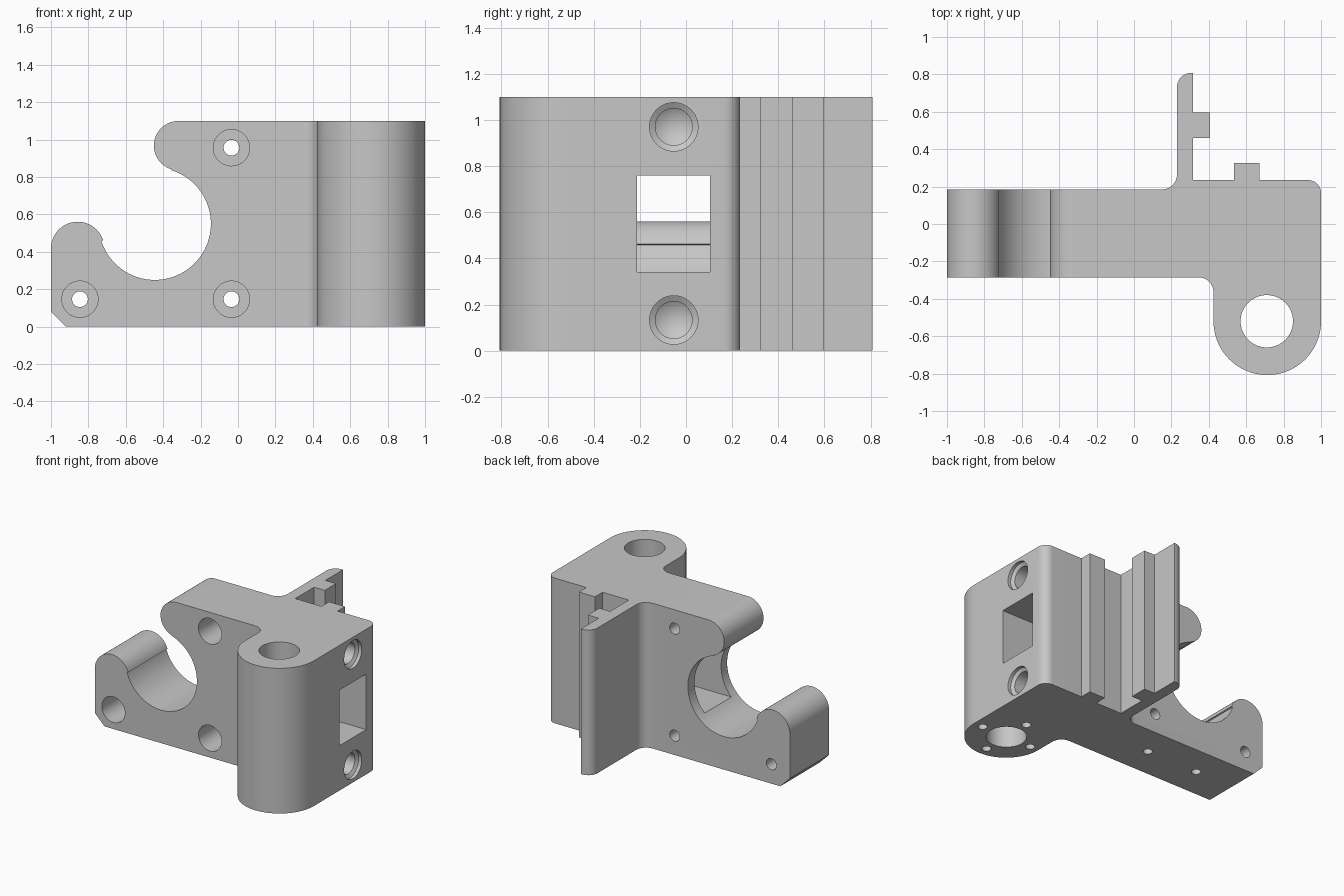
import bpy, bmesh, math
from mathutils import Matrix, Vector

cube = bpy.data.objects.get("Cube")
if cube:
    bpy.data.objects.remove(cube, do_unlink=True)

HEIGHT = 1.10
ARM_Y = -0.05          # middle of the arm's thickness

grey = bpy.data.materials.new("plain grey")
grey.use_nodes = True
grey.diffuse_color = (0.57, 0.57, 0.57, 1)
grey.node_tree.nodes["Principled BSDF"].inputs["Base Color"].default_value = (0.57, 0.57, 0.57, 1)


def arc(cx, cy, r, start, end, steps=16):
    """Points along a circular arc, angles in degrees."""
    angles = [math.radians(start + (end - start) * i / steps) for i in range(steps + 1)]
    return [(cx + r * math.cos(a), cy + r * math.sin(a)) for a in angles]


def finish(name, bm):
    bmesh.ops.recalc_face_normals(bm, faces=bm.faces)
    mesh = bpy.data.meshes.new(name)
    bm.to_mesh(mesh)
    bm.free()
    mesh.materials.append(grey)
    obj = bpy.data.objects.new(name, mesh)
    bpy.context.collection.objects.link(obj)
    return obj


def prism(name, outline, place, depth):
    """Fill an outline and extrude it; place maps (u, v) to 3D."""
    bm = bmesh.new()
    face = bm.faces.new([bm.verts.new(place(u, v)) for u, v in outline])
    out = bmesh.ops.extrude_face_region(bm, geom=[face])
    moved = [e for e in out["geom"] if isinstance(e, bmesh.types.BMVert)]
    bmesh.ops.translate(bm, verts=moved, vec=depth)
    return finish(name, bm)


def drill(name, origin, direction, profile, sides=48):
    """Turned cutter: profile lists (distance along direction, radius)."""
    bm = bmesh.new()
    rings = []
    for d, r in profile:
        if r == 0:
            rings.append([bm.verts.new((0, 0, d))])
        else:
            rings.append([bm.verts.new((x, y, d)) for x, y in arc(0, 0, r, 0, 360, sides)[:-1]])
    bm.faces.new(rings[0])
    for a, b in zip(rings, rings[1:]):
        for i in range(sides):
            j = (i + 1) % sides
            if len(b) == 1:
                bm.faces.new((a[i], a[j], b[0]))
            else:
                bm.faces.new((a[i], a[j], b[j], b[i]))
    if len(rings[-1]) > 1:
        bm.faces.new(rings[-1])
    turn = Vector((0, 0, 1)).rotation_difference(Vector(direction)).to_matrix().to_4x4()
    bmesh.ops.transform(bm, matrix=Matrix.Translation(origin) @ turn, verts=bm.verts)
    return finish(name, bm)


# Plan outline: arm, rod boss, rail keys and back fin
plan = [(-1.1, -0.285)]
plan += arc(0.345, -0.365, 0.08, 90, 0, 10)
plan += arc(0.7125, -0.52, 0.2875, 180, 360, 48)
plan += arc(0.93, 0.165, 0.07, 0, 90, 10)
plan += [(0.67, 0.235), (0.67, 0.325), (0.535, 0.325), (0.535, 0.235),
         (0.315, 0.235), (0.315, 0.46), (0.405, 0.46), (0.405, 0.595),
         (0.315, 0.595), (0.315, 0.8075)]
plan += arc(0.305, 0.7325, 0.075, 90, 180, 10)
plan += arc(0.15, 0.265, 0.08, 0, -90, 10)
plan += [(-1.1, 0.185)]
bracket = prism("bracket_body", plan, lambda x, y: (x, y, -0.1), (0, 0, HEIGHT + 0.2))

# Front outline: hook opening with two rounded lips and a clipped corner
front = [(-0.92, 0), (1.1, 0), (1.1, HEIGHT)]
front += arc(-0.318, 0.968, 0.132, 90, 253.1, 24)
front += arc(-0.445, 0.55, 0.30, 73.1, -162.2, 64)
front += arc(-0.857, 0.418, 0.143, 17.8, 180, 24)
front += [(-1, 0.08)]
hook = prism("hook_outline_cutter", front, lambda x, z: (x, -1, z), (0, 2, 0))

cutters = [(hook, 'INTERSECT')]


def cut(obj):
    cutters.append((obj, 'DIFFERENCE'))


# Rod bore with four small pilot holes around it from below
cut(drill("rod_bore_cutter", (0.71, -0.52, -0.2), (0, 0, 1), [(0, 0.14), (1.6, 0.14)], 64))
pilot = [(0, 0.033), (0.3, 0.033), (0.32, 0)]
for dx, dy in ((1, 0), (0, 1), (-1, 0), (0, -1)):
    cut(drill("boss_pilot_cutter", (0.71 + dx * 0.213, -0.52 + dy * 0.213, -0.1),
              (0, 0, 1), pilot, 24))

# Pilot holes under the arm
for x in (-0.6, -0.165):
    cut(drill("arm_pilot_cutter", (x, ARM_Y, -0.1), (0, 0, 1), pilot, 24))

# Counterbored bolt holes through the arm
for x, z in ((-0.035, 0.957), (-0.035, 0.147), (-0.845, 0.147)):
    cut(drill("bolt_hole_cutter", (x, -0.4, z), (0, 1, 0),
              [(0, 0.097), (0.36, 0.097), (0.36, 0.042), (0.8, 0.042)]))

# Countersunk blind holes in the side
for z in (0.97, 0.133):
    cut(drill("side_hole_cutter", (1.02, -0.053, z), (-1, 0, 0),
              [(0, 0.105), (0.045, 0.105), (0.06, 0.08), (0.5, 0.08), (0.55, 0)]))

# Square window from the side into the hook opening
cut(prism("window_cutter", [(-0.213, 0.34), (0.105, 0.34), (0.105, 0.76), (-0.213, 0.76)],
          lambda y, z: (-0.4, y, z), (1.6, 0, 0)))

# Apply the cuts, then drop the cutters
bpy.context.view_layer.objects.active = bracket
for obj, operation in cutters:
    mod = bracket.modifiers.new("cut", 'BOOLEAN')
    mod.operation = operation
    mod.solver = 'EXACT'
    mod.object = obj
    bpy.ops.object.modifier_apply(modifier=mod.name)
    bpy.data.objects.remove(obj, do_unlink=True)

# Smooth the curved walls and keep the edges sharp
bpy.ops.object.select_all(action='DESELECT')
bracket.select_set(True)
bpy.ops.object.shade_smooth_by_angle(angle=math.radians(25))
